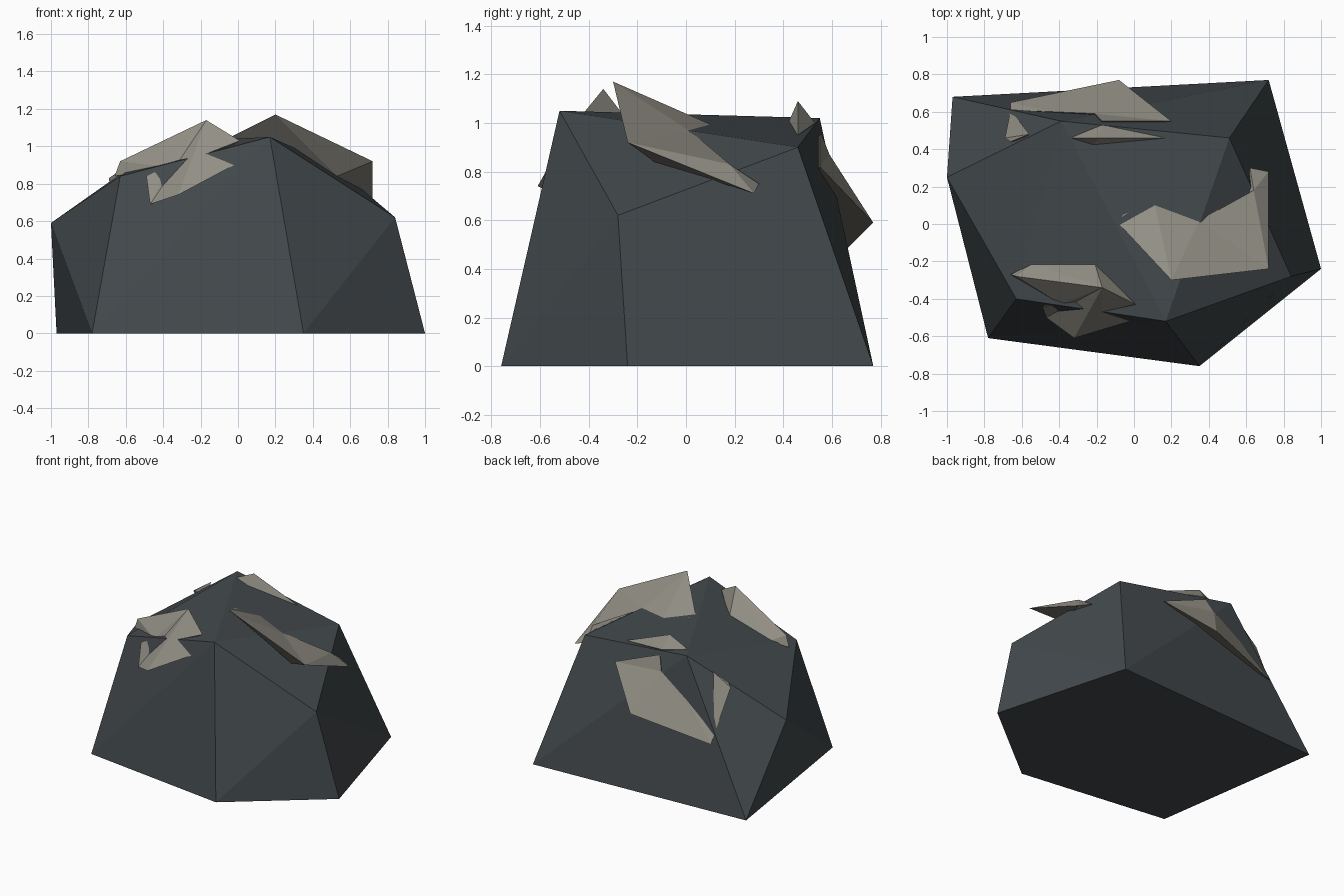
import bpy, bmesh

if "Cube" in bpy.data.objects:
    bpy.data.objects.remove(bpy.data.objects["Cube"])


def material(name, rgb):
    m = bpy.data.materials.new(name)
    m.diffuse_color = (*rgb, 1)
    m.use_nodes = True
    m.node_tree.nodes["Principled BSDF"].inputs["Base Color"].default_value = m.diffuse_color
    return m


def solid(name, points, faces, mat):
    """Flat-faced closed piece; faces are strings of point keys."""
    bm = bmesh.new()
    v = {k: bm.verts.new(p) for k, p in points.items()}
    for f in faces.split():
        bm.faces.new([v[k] for k in f])
    bmesh.ops.triangulate(bm, faces=[f for f in bm.faces if len(f.verts) > 3],
                          ngon_method='EAR_CLIP')
    bmesh.ops.recalc_face_normals(bm, faces=bm.faces)
    me = bpy.data.meshes.new(name)
    bm.to_mesh(me)
    bm.free()
    me.materials.append(mat)
    ob = bpy.data.objects.new(name, me)
    bpy.context.collection.objects.link(ob)
    return ob


def fan(ring, apex):
    """Triangles from each edge of an open ring to a buried apex."""
    return " ".join(a + b + apex for a, b in zip(ring, ring[1:]))


slate = material("slate", (0.055, 0.066, 0.072))
crust = material("pale_crust", (0.29, 0.275, 0.235))

# main boulder: five-sided foot (a-e), six upper corners
solid("boulder", dict(
    a=(-.97, .68, 0), b=(.72, .77, 0), c=(1, -.24, 0), d=(.35, -.76, 0), e=(-.78, -.61, 0),
    P=(-.39, .55, 1.02), A=(.51, .46, .9), E=(.84, -.28, .62),
    S=(.17, -.52, 1.05), L=(-.63, -.4, .84), W=(-1, .25, .59)),
    "abcde PSA PLS PWL SEA Ecb EbA SdE dcE eSL edS WeL Wae PaW PAb Pba", slate)

# front left crust: notched plate with a thick upper rim
solid("front_crust", dict(
    a=(-.63, -.28, .92), b=(-.17, -.34, 1.14), c=(.01, -.43, 1.03), d=(-.17, -.47, .96),
    e=(-.02, -.52, .9), f=(-.32, -.61, .74), g=(-.47, -.5, .69), h=(-.49, -.44, .84),
    i=(-.39, -.43, .89), j=(-.66, -.27, .84),
    p=(-.54, -.21, .88), q=(-.21, -.21, .97), k=(-.3, -.36, .84)),
    "bcdef bfghija abqp bcq jap " + fan("qcdefghijpq", "k"), crust)

# right crust: raised sheet overhanging the right slope
solid("right_crust", dict(
    a=(.2, -.3, 1.17), n=(-.08, 0, 1.03), m=(-.06, .05, 1.025), g=(.11, .11, .99),
    h=(.35, .02, .965), i=(.64, .18, .83), j=(.62, .3, .75), t=(.72, .28, .71),
    b=(.72, -.24, .92), u=(.53, -.13, .84)),
    "anmg aghb bhijt anu abu btu " + fan("nmghijt", "u"), crust)

# back crust: leaning slab
solid("back_crust", dict(
    a=(.2, .55, .82), b=(-.17, .55, .97), c=(-.21, .59, .87), d=(-.43, .6, .715),
    e=(-.66, .61, .53), f=(-.66, .65, .47), g=(-.08, .77, .59), k=(-.2, .5, .7)),
    "abcg gcdef " + fan("abcdefga", "k"), crust)

# small flake wrapping round the back left edge
solid("side_crust", dict(
    a=(-.69, .46, .83), b=(-.56, .48, .92), c=(-.66, .61, .53), d=(-.66, .44, .85),
    k=(-.58, .45, .75)),
    "abc abd " + fan("bcadb", "k"), crust)

# small spike on the top back edge
solid("top_crust", dict(
    t=(-.19, .46, 1.09), a=(-.34, .46, 1.02), b=(-.22, .42, 1.0), c=(.17, .46, .95),
    d=(-.17, .53, 1.0), k=(-.17, .47, .92)),
    fan("abcda", "t") + " " + fan("abcda", "k"), crust)
